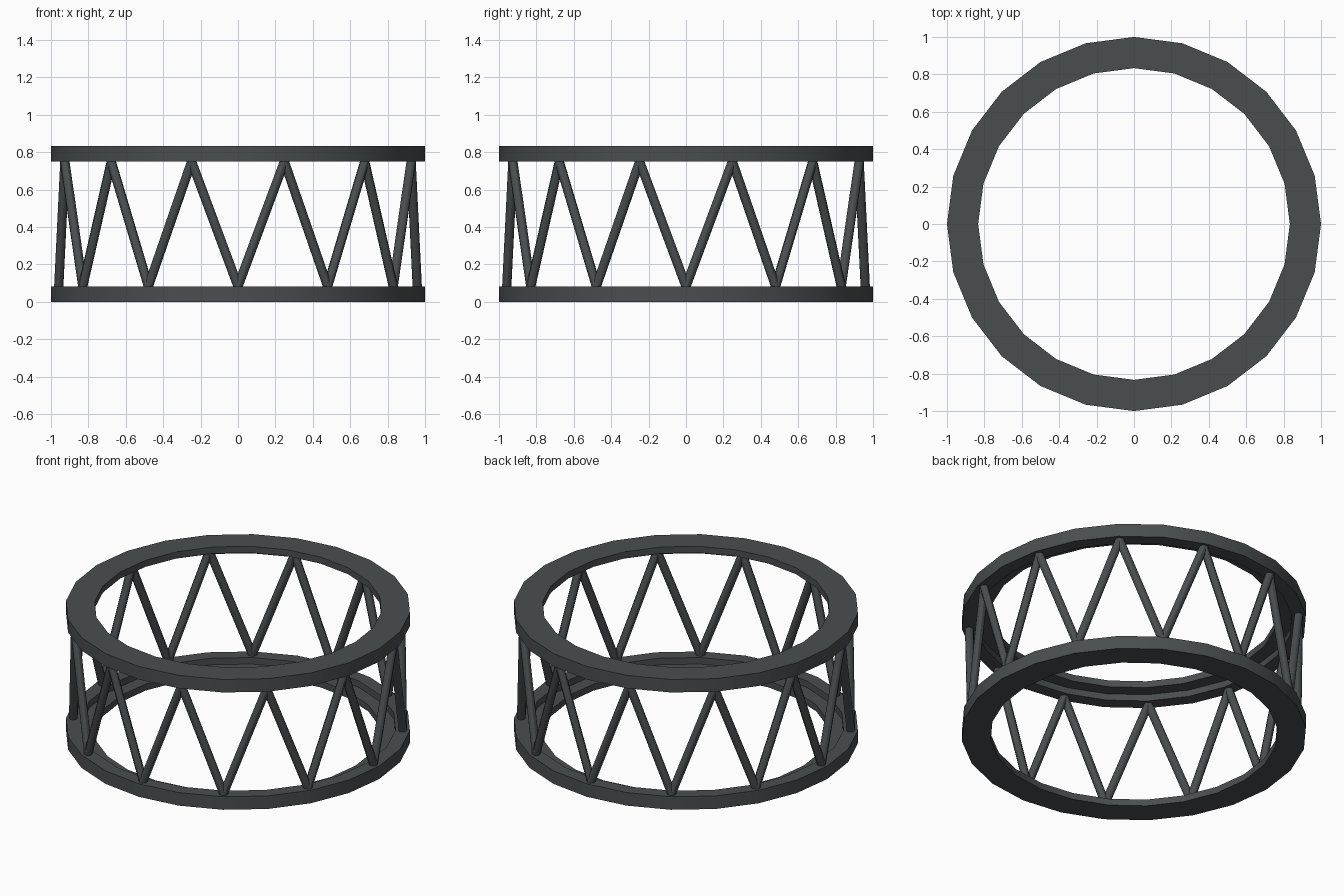
import bpy, math
from mathutils import Vector

if "Cube" in bpy.data.objects:
    bpy.data.objects.remove(bpy.data.objects["Cube"])

mat = bpy.data.materials.new("dark grey metal")
mat.diffuse_color = (0.068, 0.076, 0.078, 1)
mat.use_nodes = True
mat.node_tree.nodes["Principled BSDF"].inputs["Base Color"].default_value = mat.diffuse_color

N = 24
H = 10 / 12


def finish(ob):
    ob.data.materials.append(mat)
    bpy.ops.object.select_all(action='DESELECT')
    ob.select_set(True)
    bpy.context.view_layer.objects.active = ob
    bpy.ops.object.shade_smooth_by_angle(angle=math.radians(30))


# Stepped ring: L profile revolved in 24 steps
def ring(name, flip):
    prof = [(1, 0), (1, .0833), (.9167, .0833), (.9167, .0417), (.8333, .0417), (.8333, 0)]
    if flip:
        prof = [(r, H - z) for r, z in reversed(prof)]
    n = len(prof)
    verts = [(r * math.cos(math.tau * i / N), r * math.sin(math.tau * i / N), z)
             for i in range(N) for r, z in prof]
    faces = [(i * n + j, (i + 1) % N * n + j, (i + 1) % N * n + (j + 1) % n, i * n + (j + 1) % n)
             for i in range(N) for j in range(n)]
    me = bpy.data.meshes.new(name)
    me.from_pydata(verts, [], faces)
    ob = bpy.data.objects.new(name, me)
    bpy.context.collection.objects.link(ob)
    finish(ob)


ring("bottom_ring", False)
ring("top_ring", True)


# Diagonal struts zigzagging between the rings
def node(k):
    a = math.tau * k / N
    z = .0833 if k % 2 == 0 else .75
    return Vector((.9583 * math.cos(a), .9583 * math.sin(a), z))


for k in range(N):
    a, b = node(k), node(k + 1)
    d = b - a
    bpy.ops.mesh.primitive_cylinder_add(vertices=12, radius=.025, depth=d.length + .012, location=(a + b) / 2)
    ob = bpy.context.object
    ob.name = f"strut_{k + 1}"
    ob.rotation_euler = d.to_track_quat('Z', 'Y').to_euler()
    finish(ob)
